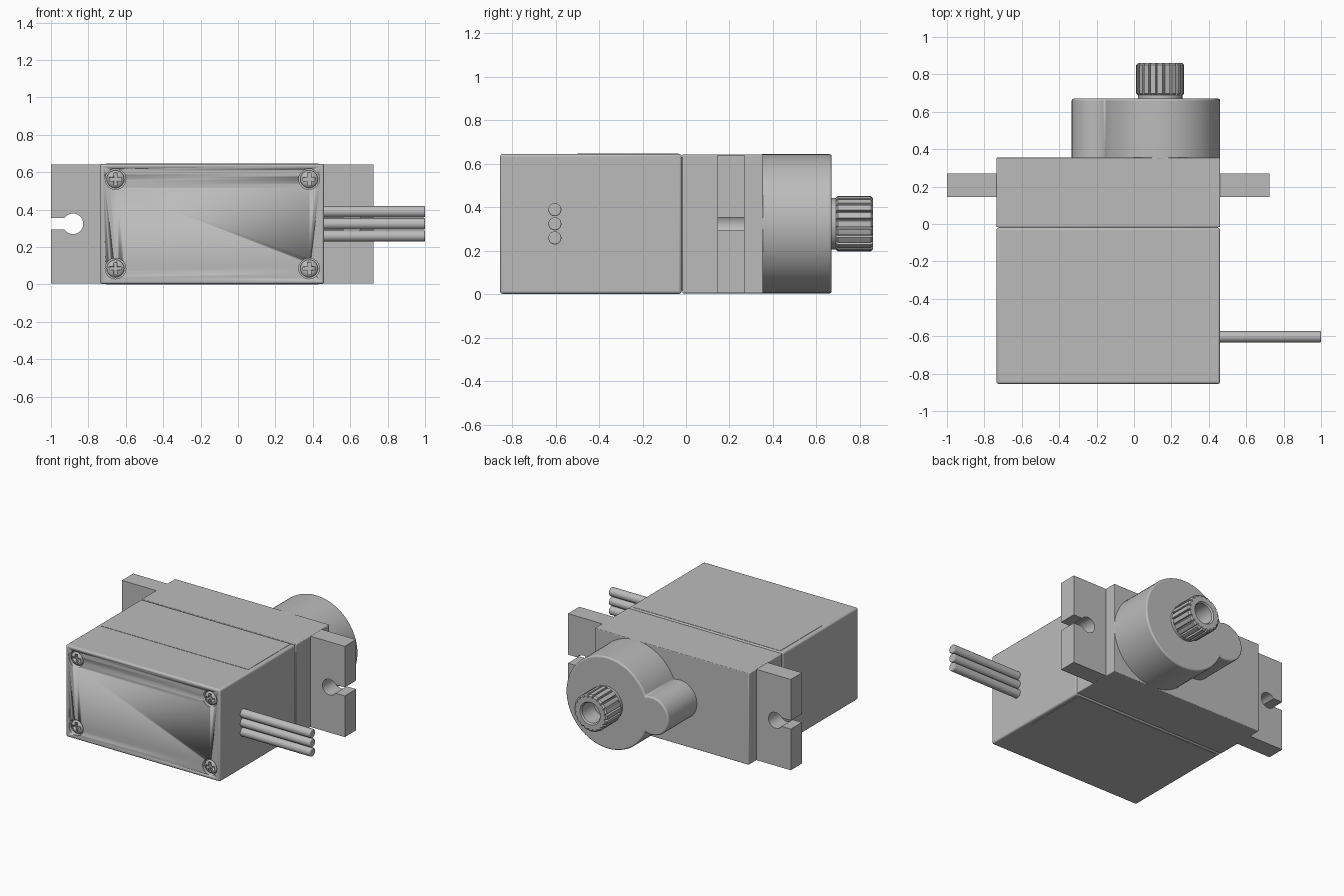
import bpy, bmesh
from math import sin, cos, pi, radians

if "Cube" in bpy.data.objects:
    bpy.data.objects.remove(bpy.data.objects["Cube"])

grey = bpy.data.materials.new("plain grey")
grey.use_nodes = True
grey.diffuse_color = (0.5, 0.5, 0.5, 1)
grey.node_tree.nodes["Principled BSDF"].inputs["Base Color"].default_value = (0.5, 0.5, 0.5, 1)

MID_Z = 0.324      # height of the shaft axis
LEFT, RIGHT = -0.735, 0.46
SHAFT_X = 0.14


def finish(name, bm, bevel=0, smooth=True):
    bmesh.ops.recalc_face_normals(bm, faces=bm.faces)
    mesh = bpy.data.meshes.new(name)
    bm.to_mesh(mesh)
    bm.free()
    obj = bpy.data.objects.new(name, mesh)
    bpy.context.collection.objects.link(obj)
    mesh.materials.append(grey)
    if bevel:
        mod = obj.modifiers.new("Soft edges", "BEVEL")
        mod.width, mod.segments, mod.limit_method = bevel, 3, "ANGLE"
        mod.angle_limit = radians(40)
    if smooth:
        bpy.ops.object.select_all(action="DESELECT")
        obj.select_set(True)
        bpy.context.view_layer.objects.active = obj
        bpy.ops.object.shade_smooth_by_angle(angle=radians(35))
    return obj


def arc(cx, cz, r, start, end, n):
    steps = [radians(start + (end - start) * i / n) for i in range(n + 1)]
    return [(cx + r * cos(a), cz + r * sin(a)) for a in steps]


def circle(cx, cz, r, n=32):
    return arc(cx, cz, r, 0, 360, n)[:-1]


def loft(name, rings, bevel=0, along_x=False):
    """Skin rings given as (distance, outline) along y, or along x."""
    bm = bmesh.new()
    loops = []
    for d, pts in rings:
        loops.append([bm.verts.new((d, u, v) if along_x else (u, d, v)) for u, v in pts])
    for a, b in zip(loops, loops[1:]):
        for i in range(len(a)):
            j = (i + 1) % len(a)
            bm.faces.new((a[i], a[j], b[j], b[i]))
    bm.faces.new(loops[0])
    bm.faces.new(loops[-1])
    return finish(name, bm, bevel)


def box(name, x, y, z, bevel=0):
    outline = [(x[0], z[0]), (x[1], z[0]), (x[1], z[1]), (x[0], z[1])]
    return loft(name, [(y[0], outline), (y[1], outline)], bevel)


def cut(obj, cutter):
    mod = obj.modifiers.new("Cut", "BOOLEAN")
    mod.operation, mod.object, mod.solver = "DIFFERENCE", cutter, "EXACT"
    cutter.hide_render = True
    cutter.hide_set(True)


# Case in two halves with a fine seam between them
lower_case = box("lower_case", (LEFT, RIGHT), (-0.855, -0.02), (0.002, 0.645), 0.012)
box("seam_core", (LEFT + 0.01, RIGHT - 0.01), (-0.05, 0.02), (0.015, 0.632))
box("upper_case", (LEFT, RIGHT), (-0.017, 0.355), (0.004, 0.643), 0.005)

# Thin labels on the top and bottom
for name, z in (("top_label", (0.64, 0.647)), ("bottom_label", (0, 0.008))):
    box(name, (LEFT + 0.03, RIGHT - 0.03), (-0.5, -0.035), z)

# Mounting ears with keyhole slots, mirrored about the case centre
centre = (LEFT + RIGHT) / 2
for side, sign in (("left", 1), ("right", -1)):
    inner, tip, hole = 0.58, 0.8625, 0.745
    keyhole = arc(hole, MID_Z, 0.055, 33, 327, 28)
    outline = [(inner, 0.006), (tip, 0.006), (tip, MID_Z - 0.03)] + keyhole[::-1]
    outline += [(tip, MID_Z + 0.03), (tip, 0.641), (inner, 0.641)]
    outline = [(centre + sign * x, z) for x, z in outline]
    loft(side + "_mounting_ear", [(0.145, outline), (0.27, outline)])

# Gear housing: large round with a smaller round boss beside it
housing = arc(SHAFT_X, MID_Z, 0.32, -157.2, 157.2, 72)
housing += arc(-0.2, MID_Z, 0.133, 70, 290, 32)[1:-1]
loft("gear_housing", [(0.34, housing), (0.67, housing)], 0.01)

# Splined output shaft with a screw bore
TEETH = 20


def spline(r, depth):
    pts = []
    for i in range(TEETH):
        for offset, radius in ((-0.34, r), (0, r), (0.34, r), (0.42, r - depth), (0.58, r - depth)):
            a = 2 * pi * (i + offset) / TEETH
            pts.append((SHAFT_X + radius * cos(a), MID_Z + radius * sin(a)))
    return pts


def ring(r):
    return spline(r, 0)


loft("output_shaft", [
    (0.65, ring(0.118)), (0.69, ring(0.118)), (0.69, spline(0.12, 0.012)),
    (0.698, spline(0.128, 0.016)), (0.85, spline(0.128, 0.016)),
    (0.86, spline(0.118, 0.008)), (0.86, ring(0.078)), (0.85, ring(0.07)),
    (0.72, ring(0.07))])

# Cross-head screws set in round recesses
for side, x in (("right", -0.655), ("left", 0.38)):
    for level, z in (("lower", 0.085), ("upper", 0.563)):
        name = side + "_" + level + "_screw"
        cut(lower_case, loft(name + "_recess_cutter", [
            (-0.9, circle(x, z, 0.055)), (-0.82, circle(x, z, 0.055))]))
        head = loft(name, [
            (-0.81, circle(x, z, 0.047)), (-0.84, circle(x, z, 0.047)),
            (-0.85, circle(x, z, 0.038)), (-0.855, circle(x, z, 0.022))])
        a, b = 0.033, 0.009
        cross = [(-b, -a), (b, -a), (b, -b), (a, -b), (a, b), (b, b),
                 (b, a), (-b, a), (-b, b), (-a, b), (-a, -b), (-b, -b)]
        cross = [(x + u, z + v) for u, v in cross]
        cut(head, loft(name + "_cross_cutter", [(-0.9, cross), (-0.832, cross)]))

# Three lead wires
for i, label in enumerate(("lower", "middle", "upper")):
    wire = circle(-0.603, MID_Z + (i - 1) * 0.065, 0.03, 24)
    loft(label + "_wire", [(RIGHT - 0.03, wire), (1.0, wire)], 0.005, along_x=True)
